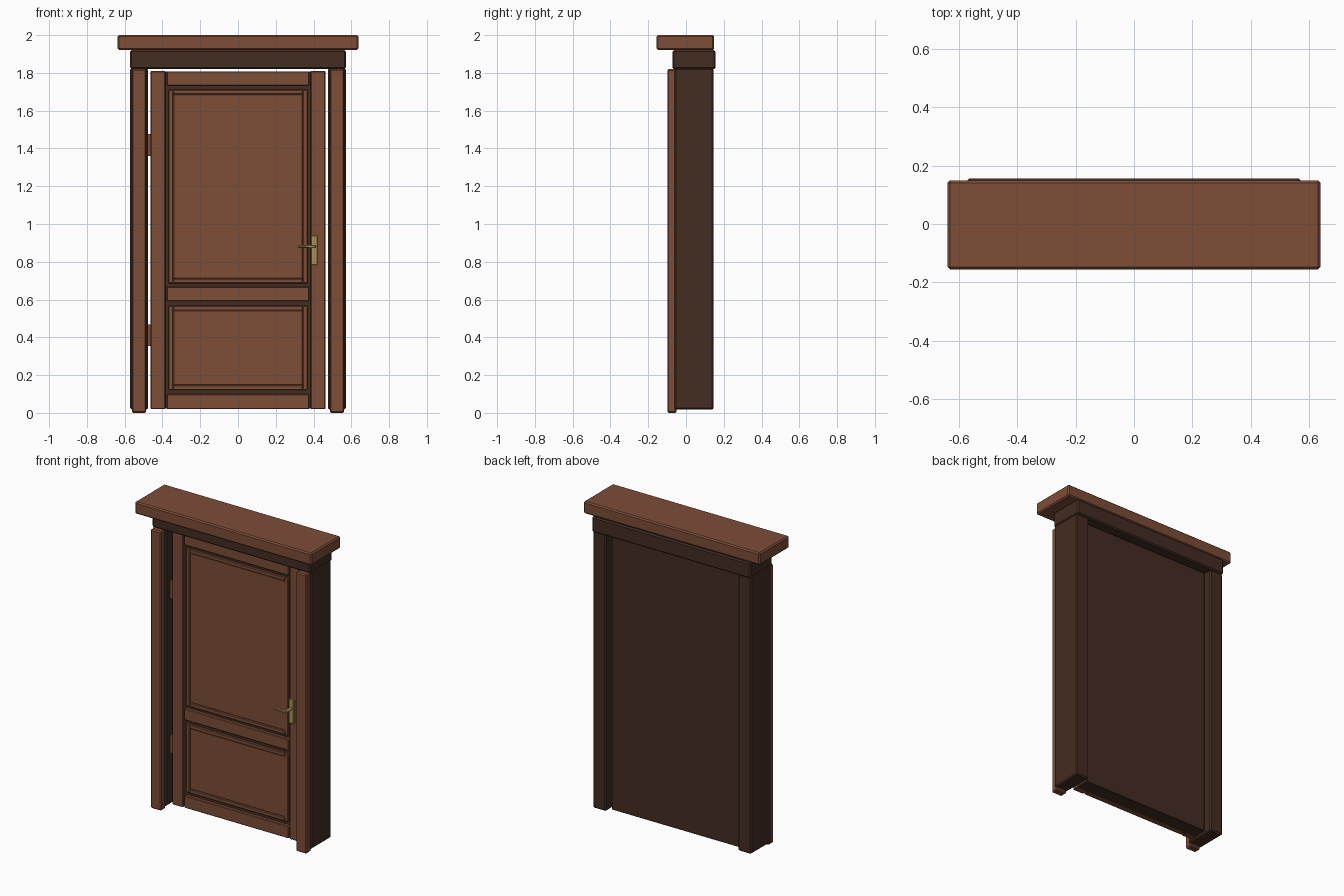
import bpy, bmesh, math
from mathutils import Matrix

if "Cube" in bpy.data.objects:
    bpy.data.objects.remove(bpy.data.objects["Cube"])


def material(name, rgb):
    m = bpy.data.materials.new(name)
    m.diffuse_color = (*rgb, 1)
    m.use_nodes = True
    m.node_tree.nodes["Principled BSDF"].inputs["Base Color"].default_value = m.diffuse_color
    return m


BROWN = material("warm brown wood", (0.205, 0.074, 0.039))
DARK = material("dark brown wood", (0.056, 0.026, 0.016))
BRASS = material("brass", (0.42, 0.29, 0.09))


def finish(name, bm, mat, bevel=0.0):
    me = bpy.data.meshes.new(name)
    bm.to_mesh(me)
    bm.free()
    me.materials.append(mat)
    ob = bpy.data.objects.new(name, me)
    bpy.context.collection.objects.link(ob)
    if bevel:
        mod = ob.modifiers.new("bevel", 'BEVEL')
        mod.width = bevel
        mod.segments = 1
    return ob


def box(name, x, y, z, mat, bevel=0.004):
    """Bevelled box from (min, max) ranges."""
    bm = bmesh.new()
    bmesh.ops.create_cube(bm, size=1)
    for v in bm.verts:
        v.co = [r[0] if c < 0 else r[1] for c, r in zip(v.co, (x, y, z))]
    return finish(name, bm, mat, bevel)


def rod(name, centre, radius, length, mat, axis, sides=12):
    bm = bmesh.new()
    bmesh.ops.create_cone(bm, cap_ends=True, segments=sides, radius1=radius,
                          radius2=radius, depth=length)
    rot = {'y': Matrix.Rotation(math.pi / 2, 4, 'X'), 'z': Matrix()}[axis]
    bmesh.ops.transform(bm, matrix=Matrix.Translation(centre) @ rot, verts=bm.verts)
    return finish(name, bm, mat)


# Top cornice and header beam
box("cornice", (-0.637, 0.637), (-0.155, 0.149), (1.921, 2.0), BROWN, 0.008)
box("header", (-0.571, 0.571), (-0.071, 0.156), (1.82, 1.921), DARK, 0.008)

# Jambs with front casings, door stiles
for side, s in (("left", -1), ("right", 1)):
    def span(a, b):
        return tuple(sorted((s * a, s * b)))
    box(side + "_jamb", span(0.476, 0.571), (-0.062, 0.146), (0.018, 1.825), DARK, 0.008)
    box(side + "_casing", span(0.486, 0.562), (-0.099, -0.05), (0.0, 1.82), BROWN, 0.007)
    box(side + "_stile", span(0.385, 0.463), (-0.018, 0.03), (0.02, 1.81), BROWN)

# Door core, dark at the back and in the grooves
box("door_core", (-0.46, 0.46), (0.005, 0.11), (0.022, 1.808), DARK, 0.003)

# Door rails
for name, z in (("bottom_rail", (0.02, 0.1)), ("middle_rail", (0.592, 0.667)),
                ("top_rail", (1.733, 1.808))):
    box(name, (-0.377, 0.377), (-0.016, 0.03), z, BROWN)

# Door panels with moulding frames
for name, z0, z1 in (("lower", 0.121, 0.568), ("upper", 0.685, 1.712)):
    w, t = 0.369, 0.026
    box(name + "_panel", (-w + t, w - t), (-0.003, 0.02), (z0 + t, z1 - t), BROWN, 0.003)
    for s in (-1, 1):
        side = "left" if s < 0 else "right"
        box(f"{name}_{side}_moulding", tuple(sorted((s * w, s * (w - t)))),
            (-0.009, 0.02), (z0, z1), BROWN, 0.004)
    for end, a in (("bottom", z0), ("top", z1 - t)):
        box(f"{name}_{end}_moulding", (-w + t, w - t), (-0.009, 0.02),
            (a, a + t), BROWN, 0.004)

# Hinges bridging the left gap
for name, z in (("lower_hinge", 0.411), ("upper_hinge", 1.418)):
    rod(name, (-0.47, -0.012, z), 0.011, 0.115, BROWN, 'z')

# Handle: backplate, spindle and tapered lever
box("handle_plate", (0.386, 0.422), (-0.03, -0.012), (0.782, 0.94), BRASS, 0.004)
rod("handle_spindle", (0.403, -0.058, 0.881), 0.009, 0.06, BRASS, 'y')
lever = box("handle_lever", (0.316, 0.412), (-0.094, -0.076), (0.872, 0.89), BRASS, 0.004)
for v in lever.data.vertices:
    if v.co.x < 0.35:
        v.co.z = 0.881 + (v.co.z - 0.881) * 0.75
        v.co.y += 0.006
